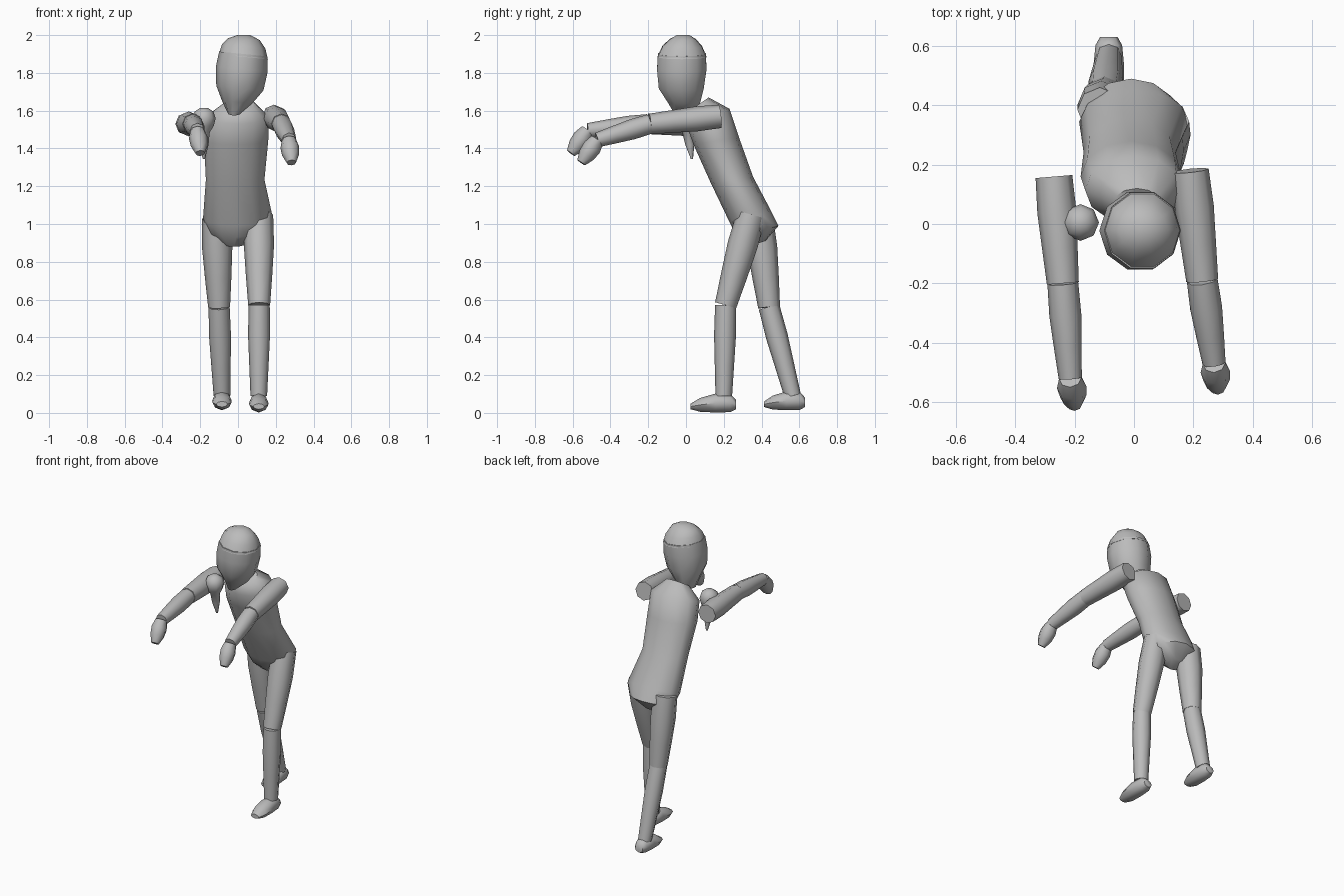
import bpy, bmesh, math
from mathutils import Vector

cube = bpy.data.objects.get("Cube")
if cube:
    bpy.data.objects.remove(cube, do_unlink=True)

grey = bpy.data.materials.new("plain_grey")
grey.use_nodes = True
tone = (0.5, 0.5, 0.5, 1)
grey.diffuse_color = tone
grey.node_tree.nodes["Principled BSDF"].inputs["Base Color"].default_value = tone


def loft(name, rings, sides=8, sharp=50):
    """Skin a list of (centre, half_axis_u, half_axis_v) ellipses and cap both ends."""
    bm = bmesh.new()
    loops = []
    for c, u, v in rings:
        angles = [2 * math.pi * i / sides for i in range(sides)]
        loops.append([bm.verts.new(c + u * math.cos(a) + v * math.sin(a)) for a in angles])
    for a, b in zip(loops, loops[1:]):
        for i in range(sides):
            j = (i + 1) % sides
            bm.faces.new((a[i], a[j], b[j], b[i]))
    bm.faces.new(loops[0])
    bm.faces.new(loops[-1])
    bmesh.ops.recalc_face_normals(bm, faces=bm.faces)
    mesh = bpy.data.meshes.new(name)
    bm.to_mesh(mesh)
    bm.free()
    mesh.materials.append(grey)
    obj = bpy.data.objects.new(name, mesh)
    bpy.context.collection.objects.link(obj)
    bpy.ops.object.select_all(action="DESELECT")
    obj.select_set(True)
    bpy.context.view_layer.objects.active = obj
    bpy.ops.object.shade_smooth_by_angle(angle=math.radians(sharp))
    return obj


def limb(name, start, end, radii):
    """Tapered tube with its radii spread evenly from start to end."""
    a, b = Vector(start), Vector(end)
    d = (b - a).normalized()
    side = Vector((1, 0, 0))
    side = (side - d * side.dot(d)).normalized()
    up = d.cross(side)
    n = len(radii) - 1
    loft(name, [(a.lerp(b, i / n), side * r, up * r) for i, r in enumerate(radii)])


def section(x, half, front, back, tilt=0):
    """Body ring from its front and back (y, z) points."""
    f, b = Vector((x, *front)), Vector((x, *back))
    return (f + b) / 2, Vector((half, 0, -tilt * half)), (b - f) / 2


# Torso, leaning forward, from neck to crotch
loft("torso", [
    section(0.01, 0.08, (0.02, 1.60), (0.12, 1.67)),
    section(0.0, 0.165, (0.0, 1.53), (0.23, 1.61)),
    section(-0.01, 0.17, (0.04, 1.42), (0.28, 1.46)),
    section(-0.015, 0.155, (0.13, 1.22), (0.355, 1.25)),
    section(0.0, 0.185, (0.24, 0.99), (0.45, 1.07)),
    section(-0.01, 0.15, (0.27, 0.93), (0.49, 0.99)),
    section(-0.02, 0.06, (0.33, 0.88), (0.42, 0.91)),
], sides=12)

# Head, tipped to one side, and its skull cap
loft("head", [
    section(-0.02, 0.035, (-0.06, 1.575), (0.06, 1.60)),
    section(-0.005, 0.08, (-0.10, 1.645), (0.08, 1.645), 0.1),
    section(0.01, 0.125, (-0.15, 1.72), (0.10, 1.72), 0.1),
    section(0.02, 0.137, (-0.16, 1.82), (0.115, 1.82), 0.1),
    section(0.028, 0.128, (-0.155, 1.9), (0.112, 1.9), 0.1),
], sides=10)
loft("skull_cap", [
    section(0.028, 0.13, (-0.157, 1.885), (0.114, 1.885), 0.1),
    section(0.03, 0.115, (-0.13, 1.94), (0.09, 1.94), 0.1),
    section(0.03, 0.085, (-0.09, 1.978), (0.055, 1.978), 0.05),
    section(0.03, 0.035, (-0.05, 2.0), (0.02, 2.0)),
], sides=10)

# Arms reaching forward: shoulder, elbow, wrist, fingertips
arms = {
    "left": ((0.19, 0.18, 1.57), (0.23, -0.19, 1.53), (0.27, -0.47, 1.445), (0.283, -0.555, 1.325)),
    "right": ((-0.27, 0.16, 1.53), (-0.24, -0.2, 1.53), (-0.215, -0.52, 1.495), (-0.2, -0.61, 1.375)),
}
for side, (shoulder, elbow, wrist, tip) in arms.items():
    limb(side + "_upper_arm", shoulder, elbow, (0.062, 0.066, 0.06, 0.054))
    limb(side + "_forearm", elbow, wrist, (0.052, 0.054, 0.047, 0.039))
    limb(side + "_hand", wrist, tip, (0.038, 0.05, 0.045, 0.025))

# Striding legs: hip, knee, ankle, heel y
legs = {
    "left": ((0.11, 0.345, 1.05), (0.112, 0.21, 0.57), (0.11, 0.2, 0.09), 0.265),
    "right": ((-0.115, 0.385, 1.03), (-0.1, 0.44, 0.56), (-0.085, 0.565, 0.09), 0.63),
}
for side, (hip, knee, ankle, heel) in legs.items():
    limb(side + "_thigh", hip, knee, (0.076, 0.08, 0.07, 0.058))
    limb(side + "_shin", knee, ankle, (0.056, 0.058, 0.051, 0.044))
    # Foot profile: distance from heel, half width, sole height, top height
    profile = [(0, 0.03, 0.025, 0.075), (0.03, 0.045, 0.01, 0.105), (0.11, 0.052, 0.008, 0.108),
               (0.19, 0.05, 0.012, 0.085), (0.24, 0.03, 0.025, 0.055)]
    sole = 0.0 if side == "left" else 0.012
    rings = [(Vector((ankle[0], heel - d * (1 if side == "left" else 0.9), (lo + hi) / 2 + sole - 0.006)),
              Vector((w, 0, 0)), Vector((0, 0, (hi - lo) / 2))) for d, w, lo, hi in profile]
    loft(side + "_foot", rings)

# Loose hanging drop beside the chest
drop = [(1.615, 0.02), (1.595, 0.05), (1.56, 0.062), (1.52, 0.052), (1.485, 0.03), (1.42, 0.024), (1.345, 0.006)]
loft("hanging_drop", [
    (Vector((-0.18, 0.005 + max(0, 1.52 - z) * 0.15, z)), Vector((r, 0, 0)), Vector((0, r, 0)))
    for z, r in drop])
